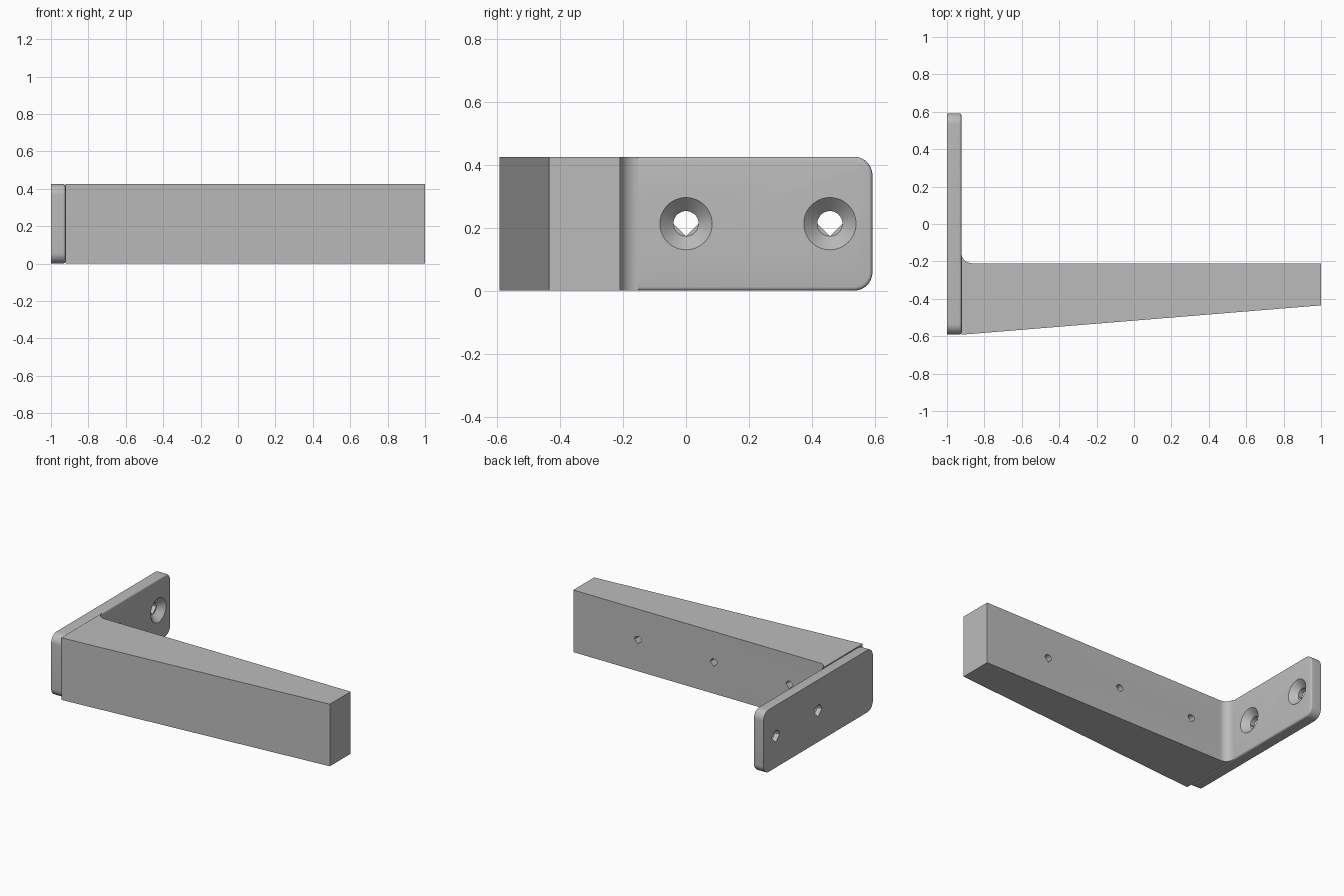
import bpy, bmesh, math
from math import sin, cos, pi
from mathutils import Matrix

cube = bpy.data.objects.get("Cube")
if cube:
    bpy.data.objects.remove(cube)

HEIGHT = 0.425
MID = HEIGHT / 2
BACK, FACE = -1.0, -0.923      # plate thickness along x
HALF = 0.592                   # plate half length along y
ARM_BACK = -0.21

grey = bpy.data.materials.new("plain grey")
grey.use_nodes = True
colour = (0.5, 0.5, 0.5, 1)
grey.diffuse_color = colour
grey.node_tree.nodes["Principled BSDF"].inputs["Base Color"].default_value = colour


def make_object(name, bm):
    bmesh.ops.recalc_face_normals(bm, faces=bm.faces)
    mesh = bpy.data.meshes.new(name)
    bm.to_mesh(mesh)
    bm.free()
    obj = bpy.data.objects.new(name, mesh)
    bpy.context.collection.objects.link(obj)
    mesh.materials.append(grey)
    return obj


def loft(name, rings):
    """Closed solid through rings of equal point count."""
    bm = bmesh.new()
    loops = [[bm.verts.new(p) for p in ring] for ring in rings]
    n = len(loops[0])
    for a, b in zip(loops, loops[1:]):
        for i in range(n):
            j = (i + 1) % n
            bm.faces.new((a[i], a[j], b[j], b[i]))
    bm.faces.new(loops[0])
    bm.faces.new(loops[-1])
    return make_object(name, bm)


def rounded_ring(x, inset, radius=0.058, steps=10):
    """Rounded rectangle in the yz plane."""
    pts = []
    for k, (sy, sz) in enumerate([(1, 1), (-1, 1), (-1, -1), (1, -1)]):
        for s in range(steps + 1):
            a = (k + s / steps) * pi / 2
            pts.append((x, sy * (HALF - radius) + (radius - inset) * cos(a),
                        MID + sz * (MID - radius) + (radius - inset) * sin(a)))
    return pts


def circle(radius, x, n=48):
    return [(x, radius * cos(2 * pi * i / n), radius * sin(2 * pi * i / n))
            for i in range(n)]


def bore_ring(radius, x):
    """Half round above, straight V below."""
    return [(x, radius * cos(pi * i / 24), radius * sin(pi * i / 24))
            for i in range(25)] + [(x, 0, -radius)]


def cut(target, cutter, matrix):
    cutter.data.transform(matrix)
    cutter.hide_render = True
    mod = target.modifiers.new("hole", "BOOLEAN")
    mod.operation, mod.solver, mod.object = "DIFFERENCE", "EXACT", cutter
    bpy.context.view_layer.objects.active = target
    bpy.ops.object.modifier_apply(modifier=mod.name)
    bpy.data.objects.remove(cutter)


# Mounting plate with rounded corners and an eased inner rim
EASE = 0.012
rings = [rounded_ring(BACK, 0)]
for s in range(5):
    a = s / 4 * pi / 2
    rings.append(rounded_ring(FACE - EASE + EASE * sin(a), EASE * (1 - cos(a))))
plate = loft("mounting_plate", rings)

# Tapered arm with a fillet against the plate
R = 0.057
outline = [(FACE, -HALF), (1, -0.435), (1, ARM_BACK)]
outline += [(FACE + R - R * sin(a), ARM_BACK + R - R * cos(a))
            for a in (i / 12 * pi / 2 for i in range(13))]
arm = loft("tapered_arm", [[(x, y, z) for x, y in outline] for z in (0, HEIGHT)])

# Countersunk screw holes through the plate
for y in (0, 0.457):
    place = Matrix.Translation((FACE, y, MID))
    cut(plate, loft("bore", [bore_ring(0.04, -0.2), bore_ring(0.04, 0.02)]), place)
    sink = loft("countersink", [circle(0.04, -0.043), circle(0.083, 0), circle(0.083, 0.02)])
    cut(plate, sink, place)

# Blind pilot holes along the back of the arm
for x in (0.51, -0.063, -0.636):
    pilot = loft("pilot", [bore_ring(0.026, -0.15), bore_ring(0.026, 0.02)])
    cut(arm, pilot, Matrix.Translation((x, ARM_BACK, MID)) @ Matrix.Rotation(pi / 2, 4, "Z"))

# Smooth the curved surfaces, keep the edges crisp
for obj in (plate, arm):
    bpy.ops.object.select_all(action="DESELECT")
    obj.select_set(True)
    bpy.context.view_layer.objects.active = obj
    bpy.ops.object.shade_smooth_by_angle(angle=math.radians(25))
